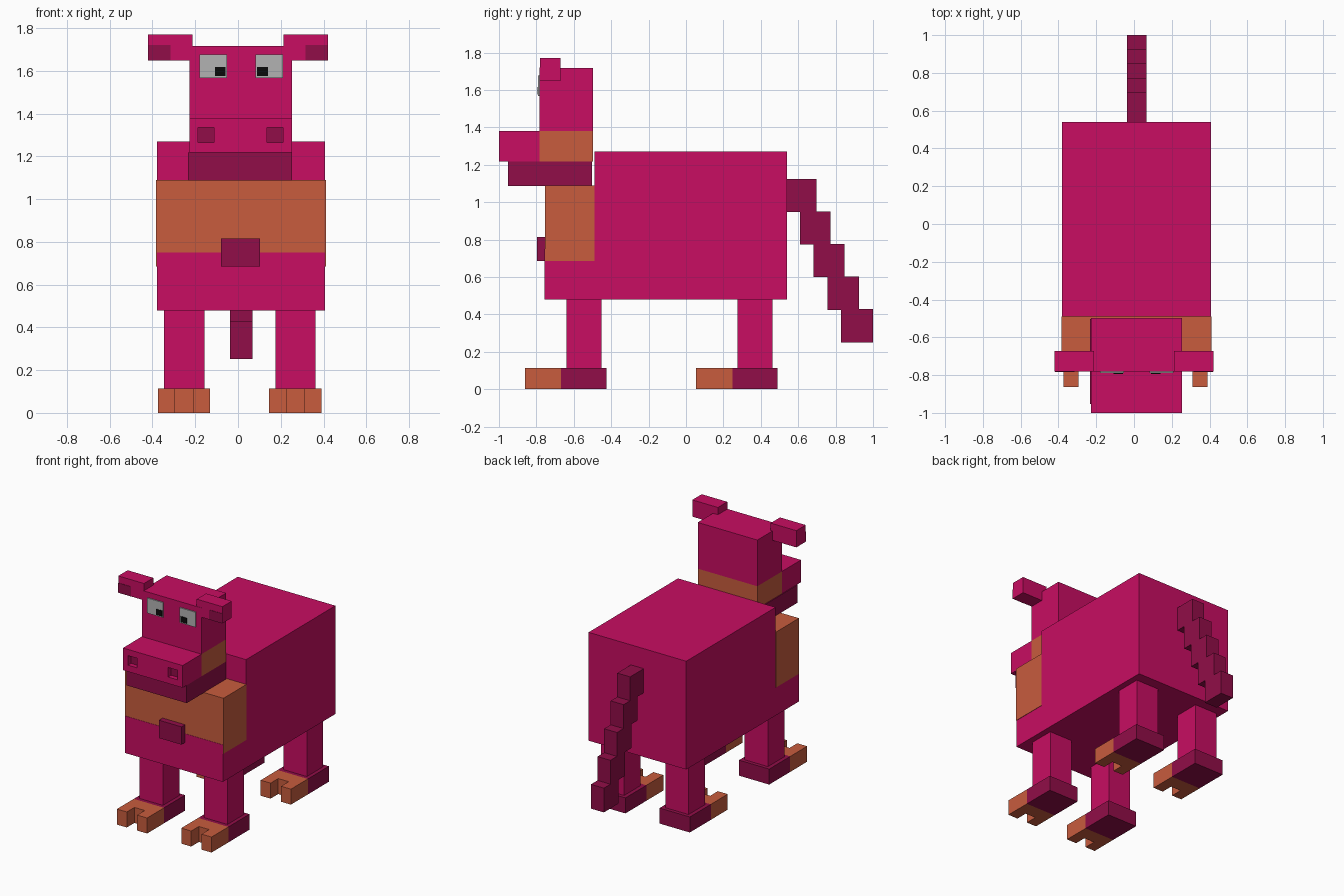
import bpy, bmesh

if "Cube" in bpy.data.objects:
    bpy.data.objects.remove(bpy.data.objects["Cube"])


def material(name, rgb):
    m = bpy.data.materials.new(name)
    m.diffuse_color = (*rgb, 1)
    m.use_nodes = True
    m.node_tree.nodes["Principled BSDF"].inputs["Base Color"].default_value = m.diffuse_color
    return m


PINK = material("pink", (0.578, 0.004, 0.122))
DARK = material("dark_pink", (0.283, 0.004, 0.065))
ORANGE = material("orange", (0.578, 0.107, 0.048))
GREY = material("eye_grey", (0.45, 0.45, 0.45))
BLACK = material("black", (0.003, 0.003, 0.003))


def finish(name, bm, mat):
    me = bpy.data.meshes.new(name)
    bmesh.ops.recalc_face_normals(bm, faces=bm.faces)
    bm.to_mesh(me)
    bm.free()
    me.materials.append(mat)
    ob = bpy.data.objects.new(name, me)
    bpy.context.collection.objects.link(ob)
    return ob


def box(name, x, y, z, mat):
    """Box from (min, max) ranges on each axis."""
    bm = bmesh.new()
    bmesh.ops.create_cube(bm, size=1)
    for v in bm.verts:
        v.co = [r[0] if c < 0 else r[1] for c, r in zip(v.co, (x, y, z))]
    return finish(name, bm, mat)


def prism(name, outline, z, mat):
    """Outline in plan, extruded upward."""
    bm = bmesh.new()
    face = bm.faces.new([bm.verts.new((px, py, z[0])) for px, py in outline])
    ext = bmesh.ops.extrude_face_region(bm, geom=[face], use_keep_orig=True)
    top = [g for g in ext["geom"] if isinstance(g, bmesh.types.BMVert)]
    bmesh.ops.translate(bm, verts=top, vec=(0, 0, z[1] - z[0]))
    return finish(name, bm, mat)


# Body
BX = (-0.38, 0.408)
box("belly", BX, (-0.757, 0.54), (0.48, 0.75), PINK)
box("back", BX, (-0.49, 0.54), (0.75, 1.27), PINK)
box("chest", (-0.383, 0.411), (-0.755, -0.49), (0.685, 1.09), ORANGE)
box("chest_knob", (-0.08, 0.102), (-0.797, -0.75), (0.685, 0.815), DARK)

# Head
HX = (-0.228, 0.253)
box("head", HX, (-0.782, -0.497), (1.38, 1.717), PINK)
box("neck", HX, (-0.782, -0.497), (1.218, 1.38), ORANGE)
box("jaw", (-0.234, 0.253), (-0.953, -0.502), (1.088, 1.218), DARK)
snout = box("snout", HX, (-1.0, -0.782), (1.218, 1.38), PINK)

# Recessed nostrils
for x in ((-0.187, -0.113), (0.136, 0.21)):
    z = (1.265, 1.335)
    cutter = box("nostril_cutter", x, (-1.05, -0.96), z, PINK)
    cutter.hide_render = True
    mod = snout.modifiers.new("nostril", "BOOLEAN")
    mod.operation = "DIFFERENCE"
    mod.solver = "EXACT"
    mod.object = cutter
    bpy.context.view_layer.objects.active = snout
    bpy.ops.object.modifier_apply(modifier=mod.name)
    bpy.data.objects.remove(cutter)
    box("nostril", x, (-0.965, -0.955), z, DARK)

# Eyes and pupils
for eye_x, pupil_x in (((-0.18, -0.052), (-0.108, -0.058)), ((0.082, 0.21), (0.09, 0.14))):
    box("eye", eye_x, (-0.79, -0.775), (1.567, 1.677), GREY)
    box("pupil", pupil_x, (-0.793, -0.785), (1.575, 1.617), BLACK)

# Ears with darker inner patches
for s in (-1, 1):
    box("ear", sorted((s * 0.213, s * 0.42)), (-0.78, -0.672), (1.648, 1.77), PINK)
    box("inner_ear", sorted((s * 0.316, s * 0.419)), (-0.783, -0.778), (1.649, 1.72), DARK)

# Legs, feet and forked toes
for x0 in (-0.374, 0.146):
    for name, y0 in (("front", -0.862), ("rear", 0.053)):
        x1 = x0 + 0.244
        box(name + "_leg", (x0 + 0.029, x1 - 0.027), (y0 + 0.222, y0 + 0.41), (0.11, 0.48), PINK)
        box(name + "_foot", (x0, x1), (y0 + 0.195, y0 + 0.437), (0, 0.113), DARK)
        a, b, notch, back = x0 + 0.08, x0 + 0.164, y0 + 0.088, y0 + 0.195
        prism(name + "_toes", [(x0, back), (x0, y0), (a, y0), (a, notch),
                               (b, notch), (b, y0), (x1, y0), (x1, back)], (0, 0.113), ORANGE)

# Stepped tail
for i in range(5):
    y = 0.53 if i == 0 else 0.537 + 0.073 * i
    box("tail_segment", (-0.037, 0.067), (y, 0.697 + 0.0757 * i),
        (0.947 - 0.174 * i, 1.124 - 0.174 * i), DARK)
